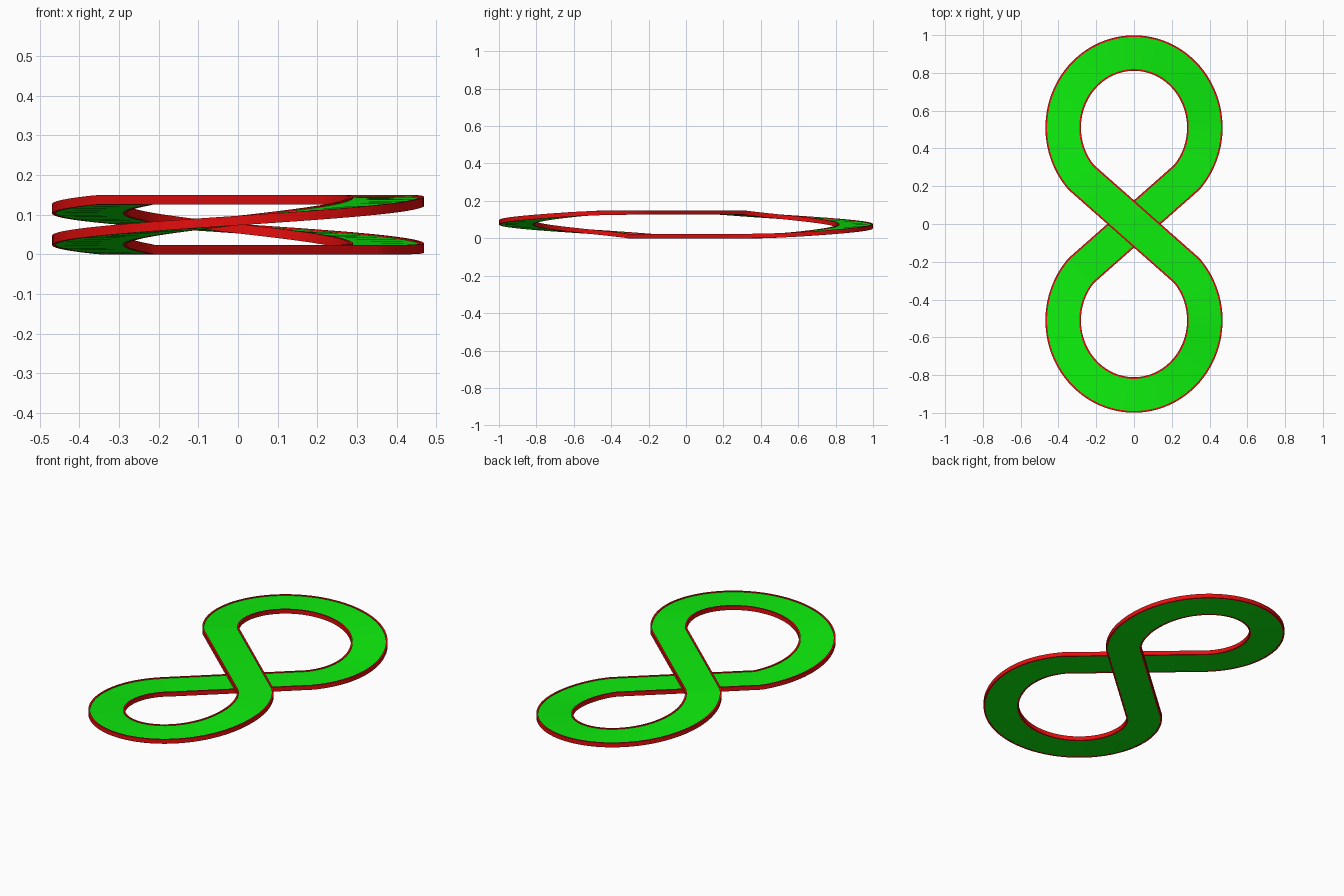
import bpy, bmesh, math
from mathutils import Vector

if "Cube" in bpy.data.objects:
    bpy.data.objects.remove(bpy.data.objects["Cube"])

HALF_W, THICK, HEIGHT = 0.094, 0.024, 0.15
RIM, RECESS = 0.009, 0.004
RX, RY, CY = 0.375, 0.395, 0.51
START, END, STEPS = math.radians(-41.7), math.radians(221.7), 72


def material(name, color):
    mat = bpy.data.materials.new(name)
    mat.diffuse_color = color
    mat.use_nodes = True
    mat.node_tree.nodes["Principled BSDF"].inputs["Base Color"].default_value = mat.diffuse_color
    return mat


def climb(s):
    # flat start, soft bend, then a steady slope
    if s < 0.06:
        return 0.0
    if s < 0.22:
        return (s - 0.06) ** 2 / 0.32 / 0.86
    return (s - 0.14) / 0.86


def loop_points(sign):
    # one loop of the eight; the far loop climbs, the near loop descends
    pts = []
    for i in range(STEPS + 1):
        s = i / STEPS
        a = START + (END - START) * s
        rise = climb(s) * (HEIGHT - THICK)
        z = rise if sign > 0 else HEIGHT - THICK - rise
        pts.append(Vector((RX * math.cos(a), sign * (CY + RY * math.sin(a)), z)))
    return pts


# closed centre line: far loop, upper crossing, near loop, lower crossing
path = loop_points(1) + loop_points(-1)
n = len(path)


def sweep(name, section, mat):
    # carry a closed section of (sideways, up) points along the path
    bm = bmesh.new()
    rings = []
    for i, p in enumerate(path):
        d1 = (p - path[i - 1]).to_2d().normalized()
        d2 = (path[(i + 1) % n] - p).to_2d().normalized()
        t = (d1 + d2).normalized()
        side = Vector((-t.y, t.x, 0)) / t.dot(d1)
        rings.append([bm.verts.new(p + side * u + Vector((0, 0, v))) for u, v in section])
    m = len(section)
    for i in range(n):
        a, b = rings[i], rings[(i + 1) % n]
        for k in range(m):
            j = (k + 1) % m
            bm.faces.new((a[k], a[j], b[j], b[k]))
    bmesh.ops.recalc_face_normals(bm, faces=bm.faces)
    mesh = bpy.data.meshes.new(name)
    bm.to_mesh(mesh)
    bm.free()
    mesh.materials.append(mat)
    obj = bpy.data.objects.new(name, mesh)
    bpy.context.collection.objects.link(obj)
    bpy.ops.object.select_all(action='DESELECT')
    bpy.context.view_layer.objects.active = obj
    obj.select_set(True)
    bpy.ops.object.shade_smooth_by_angle(angle=math.radians(30))


def box(u0, u1, v0, v1):
    return [(u0, v0), (u1, v0), (u1, v1), (u0, v1)]


green = material("green_surface", (0.004, 0.85, 0.004, 1))
red = material("red_edge", (0.8, 0.004, 0.004, 1))
inner = HALF_W - RIM

# recessed road bed and the two raised rims
sweep("road_bed", box(-inner, inner, 0.001, THICK - RECESS), green)
sweep("rim_left", box(inner, HALF_W, 0, THICK), red)
sweep("rim_right", box(-HALF_W, -inner, 0, THICK), red)
